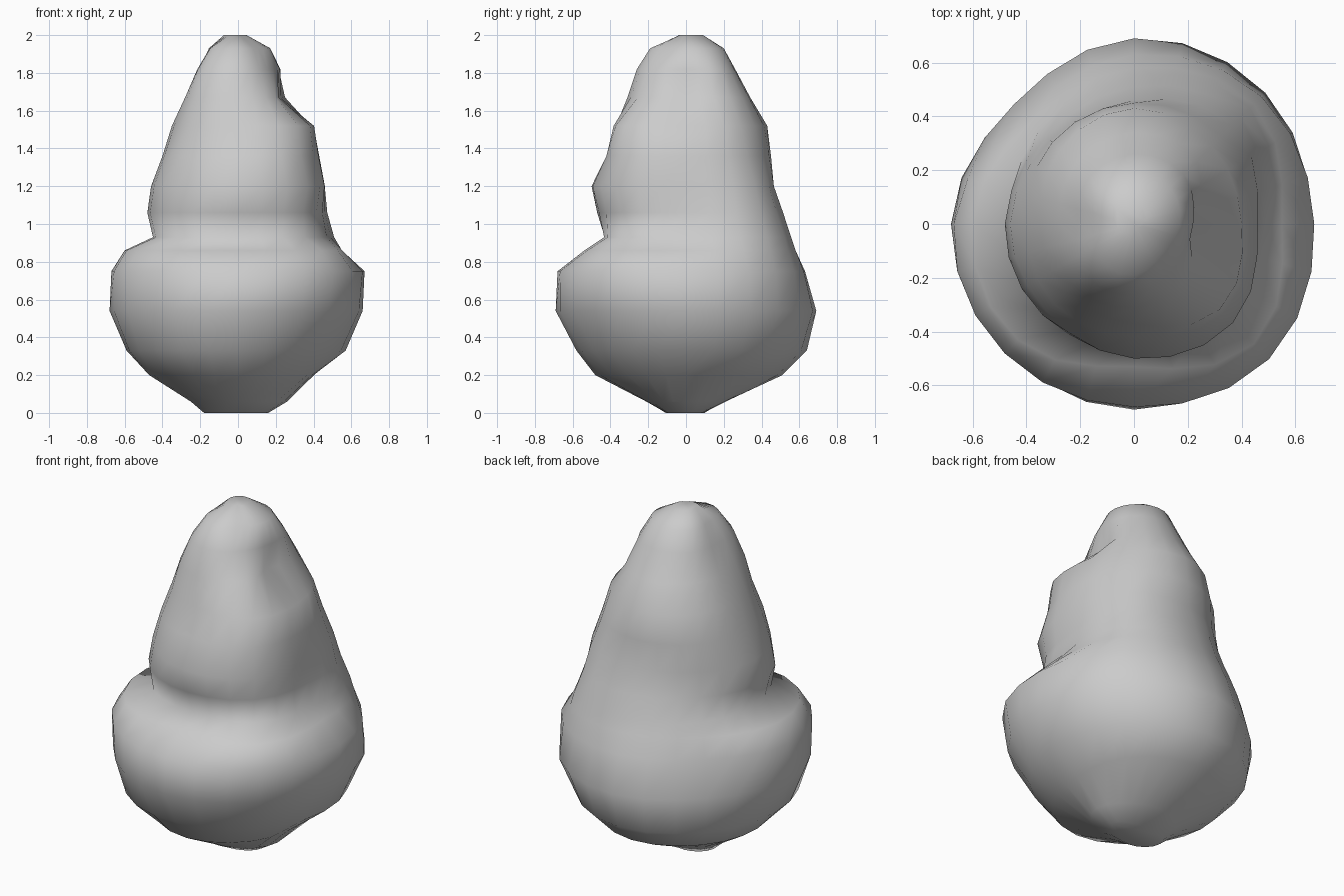
import bpy, bmesh
from math import cos, sin, tau

# Cross-sections: height, then radii at right, back-right, back, back-left,
# left, front-left, front, front-right
RINGS = [
    (0.00, .16, .11, .09, .13, .18, .14, .10, .12),
    (0.06, .26, .22, .21, .22, .25, .22, .21, .22),
    (0.20, .40, .47, .51, .49, .47, .46, .48, .44),
    (0.33, .57, .60, .64, .61, .59, .61, .58, .56),
    (0.54, .66, .69, .69, .63, .68, .67, .69, .68),
    (0.75, .67, .67, .63, .58, .67, .68, .68, .71),
    (0.86, .55, .63, .58, .54, .60, .61, .53, .63),
    (0.93, .49, .61, .55, .50, .45, .46, .43, .50),
    (1.06, .46, .56, .51, .46, .48, .48, .47, .49),
    (1.20, .46, .52, .46, .44, .46, .46, .50, .52),
    (1.36, .43, .46, .45, .43, .40, .42, .42, .47),
    (1.52, .40, .41, .43, .39, .35, .36, .37, .45),
    (1.67, .20, .33, .34, .31, .28, .32, .31, .28),
    (1.82, .22, .26, .26, .24, .21, .26, .26, .22),
    (1.93, .17, .19, .20, .19, .15, .18, .19, .15),
    (2.00, .04, .06, .09, .09, .07, .05, .03, .02),
]
SIDES = 24


def radius(r, t):
    """Smooth periodic interpolation between the eight radii."""
    i = int(t)
    f = t - i
    a, b, c, d = (r[(i + k) % 8] for k in (-1, 0, 1, 2))
    return b + .5 * f * (c - a + f * (2*a - 5*b + 4*c - d + f * (3*(b - c) + d - a)))


# Lumpy body: wide rounded base, ledge round the front and left, tapering top
bm = bmesh.new()
loops = []
for z, *r in RINGS:
    loop = []
    for k in range(SIDES):
        a = tau * k / SIDES
        rad = radius(r, 8 * k / SIDES)
        loop.append(bm.verts.new((rad * cos(a), rad * sin(a), z)))
    loops.append(loop)
for lo, hi in zip(loops, loops[1:]):
    for k in range(SIDES):
        n = (k + 1) % SIDES
        bm.faces.new((lo[k], lo[n], hi[n], hi[k]))
bm.faces.new(loops[0][::-1])
bm.faces.new(loops[-1])
for f in bm.faces:
    f.smooth = True
mesh = bpy.data.meshes.new("lumpy_body")
bm.to_mesh(mesh)
bm.free()
body = bpy.data.objects.new("lumpy_body", mesh)
bpy.context.collection.objects.link(body)
